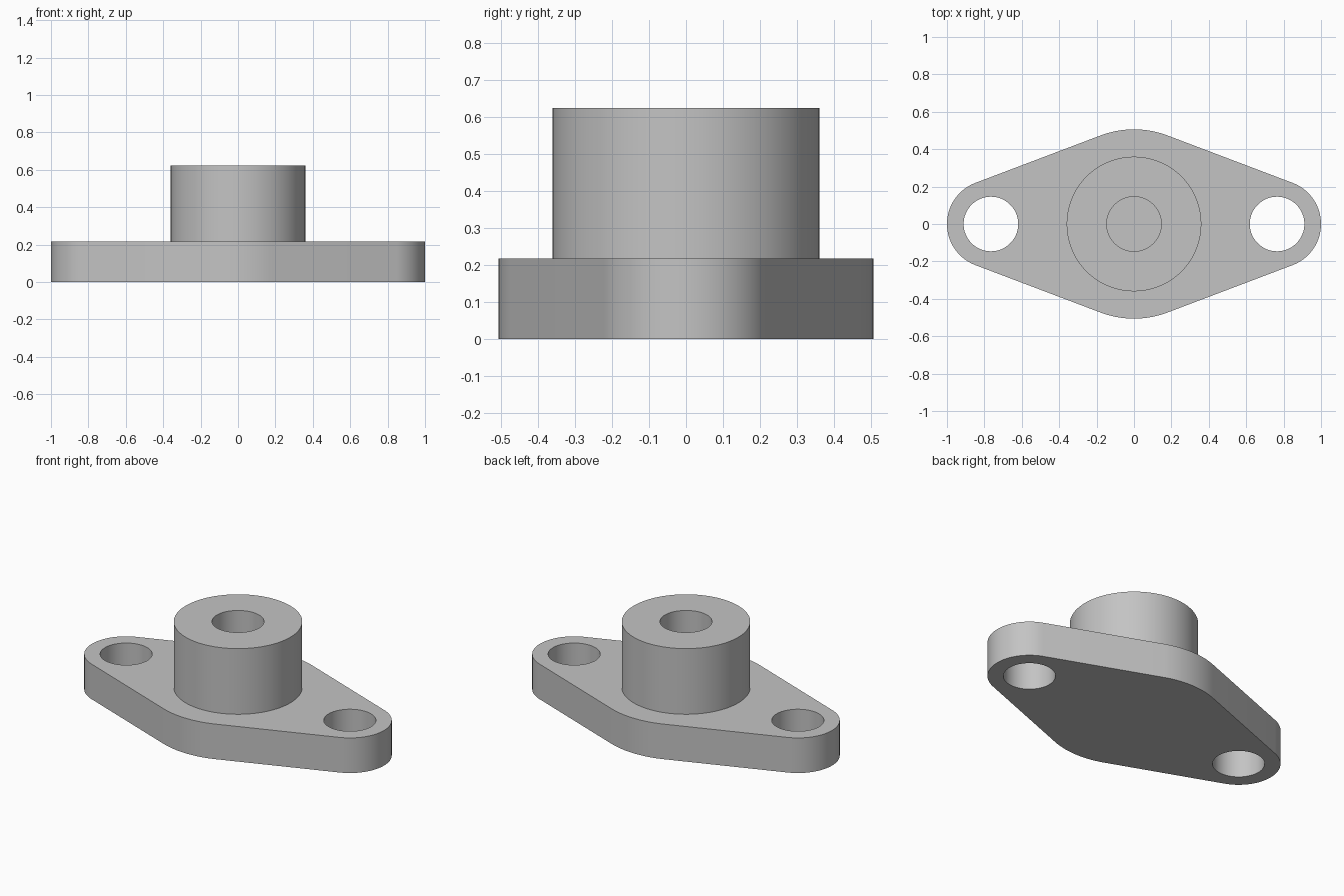
import bpy
import bmesh
import math

if "Cube" in bpy.data.objects:
    bpy.data.objects.remove(bpy.data.objects["Cube"], do_unlink=True)

PLATE_H, TOTAL_H = 0.217, 0.623
MID_R, END_R, END_X = 0.506, 0.235, 0.765
BOSS_R, HOLE_R = 0.36, 0.146

grey = bpy.data.materials.new("plain grey")
grey.use_nodes = True
colour = (0.55, 0.55, 0.55, 1)
grey.diffuse_color = colour
grey.node_tree.nodes["Principled BSDF"].inputs["Base Color"].default_value = colour


def make_object(name, bm):
    bmesh.ops.recalc_face_normals(bm, faces=bm.faces)
    mesh = bpy.data.meshes.new(name)
    bm.to_mesh(mesh)
    bm.free()
    mesh.materials.append(grey)
    obj = bpy.data.objects.new(name, mesh)
    bpy.context.collection.objects.link(obj)
    return obj


def activate(obj):
    bpy.ops.object.select_all(action="DESELECT")
    obj.select_set(True)
    bpy.context.view_layer.objects.active = obj


def arc(cx, radius, start, end, steps):
    angles = [start + (end - start) * i / steps for i in range(steps + 1)]
    return [(cx + radius * math.cos(a), radius * math.sin(a)) for a in angles]


def prism(name, outline, z0, z1):
    bm = bmesh.new()
    face = bm.faces.new([bm.verts.new((x, y, z0)) for x, y in outline])
    top = bmesh.ops.extrude_face_region(bm, geom=[face], use_keep_orig=True)
    moved = [g for g in top["geom"] if isinstance(g, bmesh.types.BMVert)]
    bmesh.ops.translate(bm, verts=moved, vec=(0, 0, z1 - z0))
    return make_object(name, bm)


# Flange: a large middle arc joined to two small end arcs by tangent lines
t = math.acos((MID_R - END_R) / END_X)
outline = (arc(END_X, END_R, -t, t, 32)
           + arc(0, MID_R, t, math.pi - t, 24)
           + arc(-END_X, END_R, math.pi - t, math.pi + t, 32)
           + arc(0, MID_R, math.pi + t, 2 * math.pi - t, 24))
flange = prism("flange_plate", outline, 0, PLATE_H)

# Bolt holes through both ends
for side in (-1, 1):
    circle = arc(side * END_X, HOLE_R, 0, 2 * math.pi, 64)[:-1]
    cutter = prism("bolt_hole_cutter", circle, -0.1, PLATE_H + 0.1)
    cutter.hide_render = True
    cut = flange.modifiers.new("bolt_hole", "BOOLEAN")
    cut.operation = "DIFFERENCE"
    cut.solver = "EXACT"
    cut.object = cutter
    activate(flange)
    bpy.ops.object.modifier_apply(modifier=cut.name)
    bpy.data.objects.remove(cutter, do_unlink=True)

# Boss: a turned tube whose blind bore ends on the flange
bm = bmesh.new()
profile = [(HOLE_R, PLATE_H), (HOLE_R, TOTAL_H), (BOSS_R, TOTAL_H), (BOSS_R, PLATE_H)]
verts = [bm.verts.new((r, 0, z)) for r, z in profile]
edges = [bm.edges.new(pair) for pair in zip(verts, verts[1:])]
bmesh.ops.spin(bm, geom=verts + edges, cent=(0, 0, 0), axis=(0, 0, 1),
               angle=2 * math.pi, steps=96)
bmesh.ops.remove_doubles(bm, verts=bm.verts, dist=0.0001)
boss = make_object("boss", bm)
# The open tube is oriented by its top face
if next(f for f in boss.data.polygons if abs(f.normal.z) > 0.9).normal.z < 0:
    boss.data.flip_normals()

for obj in (flange, boss):
    activate(obj)
    bpy.ops.object.shade_smooth_by_angle(angle=math.radians(30))
